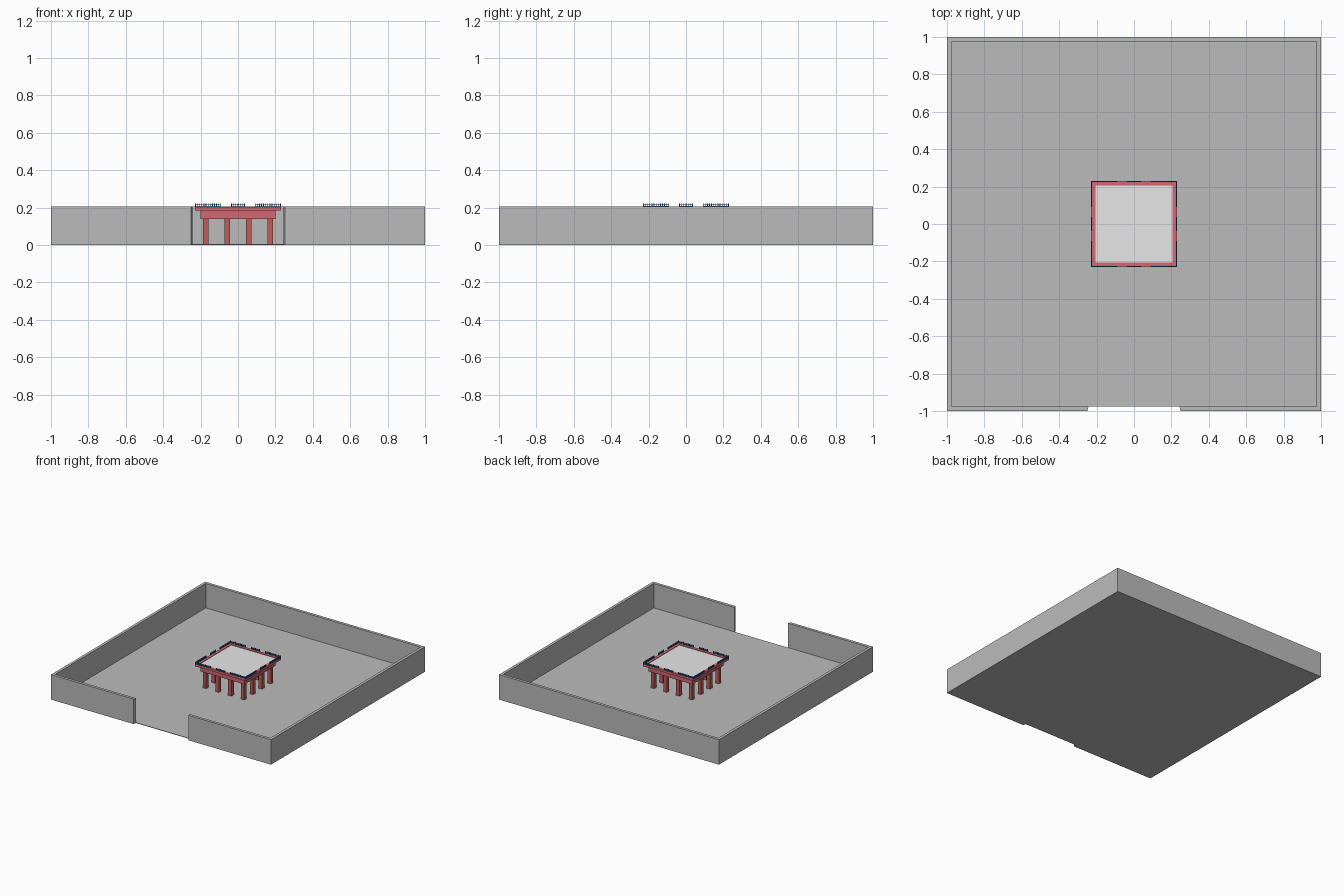
import bpy
import bmesh
from math import pi
from mathutils import Matrix, Vector

cube = bpy.data.objects.get("Cube")
if cube:
    bpy.data.objects.remove(cube, do_unlink=True)


def material(name, rgb):
    mat = bpy.data.materials.new(name)
    mat.use_nodes = True
    colour = (*rgb, 1)
    mat.diffuse_color = colour
    mat.node_tree.nodes["Principled BSDF"].inputs["Base Color"].default_value = colour
    return mat


stone = material("grey stone", (0.5, 0.5, 0.5))
pale = material("pale roof", (0.8, 0.8, 0.8))
pink = material("rose red", (0.65, 0.14, 0.17))
brick = material("brick red", (0.52, 0.11, 0.1))
blue = material("deep blue", (0.01, 0.09, 0.3))


def box(bm, lo, hi):
    lo, hi = Vector(lo), Vector(hi)
    mat = Matrix.Translation((lo + hi) / 2) @ Matrix.Diagonal((*(hi - lo), 1))
    return bmesh.ops.create_cube(bm, size=1, matrix=mat)["verts"]


def prism(bm, outline, z0, z1):
    base = bm.faces.new([bm.verts.new((x, y, z0)) for x, y in outline])
    top = bmesh.ops.extrude_face_region(bm, geom=[base])["geom"]
    verts = [v for v in top if isinstance(v, bmesh.types.BMVert)]
    bmesh.ops.translate(bm, verts=verts, vec=(0, 0, z1 - z0))


def frame(bm, outer, inner, z0, z1):
    # four mitred sides
    for i in range(4):
        rot = Matrix.Rotation(i * pi / 2, 2)
        side = [(-outer, -outer), (outer, -outer), (inner, -inner), (-inner, -inner)]
        prism(bm, [rot @ Vector(p) for p in side], z0, z1)
    bmesh.ops.remove_doubles(bm, verts=bm.verts, dist=0.0001)
    seen = {}
    for f in bm.faces:
        seen.setdefault(frozenset(f.verts), []).append(f)
    doubled = [f for group in seen.values() if len(group) > 1 for f in group]
    bmesh.ops.delete(bm, geom=doubled, context="FACES")


def finish(name, bm, mat):
    bmesh.ops.recalc_face_normals(bm, faces=bm.faces)
    mesh = bpy.data.meshes.new(name)
    bm.to_mesh(mesh)
    bm.free()
    mesh.materials.append(mat)
    obj = bpy.data.objects.new(name, mesh)
    bpy.context.collection.objects.link(obj)
    return obj


# Courtyard floor
bm = bmesh.new()
box(bm, (-0.977, -0.977, 0), (0.977, 0.977, 0.004))
finish("courtyard_floor", bm, stone)

# Enclosing wall with a splayed entrance at the front
IN = 0.977
bm = bmesh.new()
prism(bm, [(-0.25, -1), (-1, -1), (-1, 1), (1, 1), (1, -1), (0.25, -1),
           (0.243, -IN), (IN, -IN), (IN, IN), (-IN, IN), (-IN, -IN), (-0.243, -IN)],
      0, 0.205)
finish("courtyard_wall", bm, stone)

# Columns around the pavilion
bm = bmesh.new()
spots = [-0.173, -0.058, 0.058, 0.173]
for x in spots:
    for y in spots:
        if max(abs(x), abs(y)) > 0.1:
            box(bm, (x - 0.015, y - 0.015, 0.004), (x + 0.015, y + 0.015, 0.145))
finish("columns", bm, brick)

# Beams, eaves and raised roof rim
for name, outer, inner, z0, z1 in [("beam", 0.2, 0.15, 0.14, 0.187),
                                   ("eaves", 0.229, 0.15, 0.185, 0.198),
                                   ("roof_rim", 0.229, 0.205, 0.198, 0.204)]:
    bm = bmesh.new()
    frame(bm, outer, inner, z0, z1)
    finish(name, bm, pink)

# Roof deck
bm = bmesh.new()
box(bm, (-0.205, -0.205, 0.188), (0.205, 0.205, 0.2))
finish("roof_deck", bm, pale)

# Railings: three runs of posts and rails on each side
bm = bmesh.new()
for a, b, posts in [(-0.229, -0.09, 13), (-0.037, 0.037, 7), (0.09, 0.229, 13)]:
    for z in (0.205, 0.213):
        box(bm, (a, -0.229, z), (b, -0.225, z + 0.003))
    for i in range(posts):
        x = a + (b - a - 0.004) * i / (posts - 1)
        box(bm, (x, -0.23, 0.203), (x + 0.004, -0.224, 0.221))
source = bm.verts[:] + bm.edges[:] + bm.faces[:]
for i in range(1, 4):
    copy = bmesh.ops.duplicate(bm, geom=source)["geom"]
    bmesh.ops.rotate(bm, verts=[v for v in copy if isinstance(v, bmesh.types.BMVert)],
                     cent=(0, 0, 0), matrix=Matrix.Rotation(i * pi / 2, 3, "Z"))
finish("railings", bm, blue)
